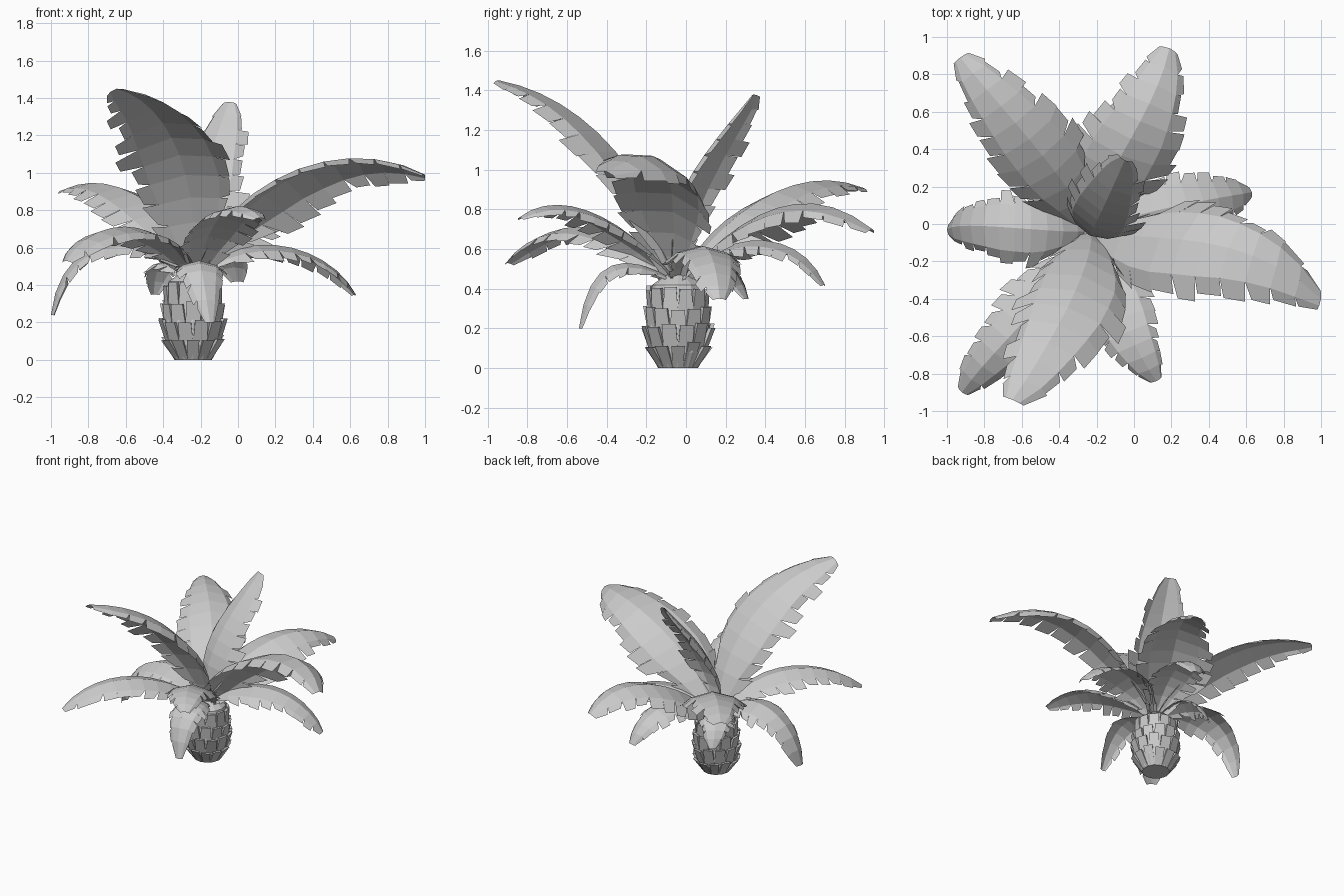
import bpy, bmesh, math, random
from mathutils import Vector

random.seed(4)
old = bpy.data.objects.get("Cube")
if old:
    bpy.data.objects.remove(old, do_unlink=True)

grey = bpy.data.materials.new("plain_grey")
grey.use_nodes = True
tone = (0.6, 0.6, 0.6, 1)
grey.diffuse_color = tone
grey.node_tree.nodes["Principled BSDF"].inputs["Base Color"].default_value = tone

CENTRE = Vector((-0.24, -0.04, 0))
CROWN = CENTRE + Vector((0.01, 0, 0.43))
UP = Vector((0, 0, 1))


def finish(name, bm):
    mesh = bpy.data.meshes.new(name)
    bm.to_mesh(mesh)
    bm.free()
    mesh.materials.append(grey)
    obj = bpy.data.objects.new(name, mesh)
    bpy.context.collection.objects.link(obj)
    return obj


def frond(name, near, far, tip, half, roll=0, steps=11):
    """Arched leaf through three points, with torn edges and a raised rib."""
    p = [CROWN, Vector(near), Vector(far), Vector(tip)]
    flat = p[3] - p[0]
    side = UP.cross(Vector((flat.x, flat.y, 0))).normalized()
    roll = math.radians(roll)

    def rib(t):
        point = Vector()
        for i in range(4):
            weight = 1
            for j in range(4):
                if j != i:
                    weight *= (3 * t - j) / (i - j)
            point += p[i] * weight
        return point

    def width(t):
        return half * min(1, 0.2 + 2.5 * t) * min(1, math.sqrt(max(0.02, 1.02 - t) * 2))

    def place(t, sign, reach, droop):
        t = min(t, 1)
        along = (rib(t + 0.01) - rib(t - 0.01)).normalized()
        normal = along.cross(side).normalized()
        angle = math.radians(droop) + sign * roll
        out = side * (sign * math.cos(angle)) - normal * math.sin(angle)
        return rib(t) + out * (width(t) * reach)

    bm = bmesh.new()
    step = 1 / steps
    spine = [bm.verts.new(rib(i * step)) for i in range(steps + 1)]
    for sign in (1, -1):
        inner = [bm.verts.new(place(i * step, sign, 0.62, 15)) for i in range(steps + 1)]
        for i in range(steps):
            t = i * step
            reach = random.uniform(0.84, 1.1)
            gap = random.uniform(0.1, 0.5)
            a = bm.verts.new(place(t + gap * step, sign, reach * 0.95, 23))
            b = bm.verts.new(place(t + 1.2 * step, sign, reach, 24))
            panels = [(spine[i], spine[i + 1], inner[i + 1], inner[i]),
                      (inner[i], inner[i + 1], b, a)]
            for panel in panels:
                bm.faces.new(panel if sign < 0 else panel[::-1])
    bmesh.ops.recalc_face_normals(bm, faces=bm.faces)
    return finish(name, bm)


# Tall upper fronds
frond("frond_left_large", (0.1, -0.07, 0.85), (0.55, -0.14, 1.06), (1, -0.4, 0.99), 0.31, 18)
frond("frond_front_tall", (-0.27, -0.25, 0.95), (-0.42, -0.57, 1.29), (-0.65, -0.94, 1.45), 0.32, -12)
frond("frond_back_tall", (-0.22, -0.03, 0.8), (-0.14, 0.14, 1.12), (-0.05, 0.34, 1.38), 0.24)

# Middle fronds
frond("frond_back", (-0.13, 0.25, 0.7), (0.05, 0.58, 0.83), (0.19, 0.94, 0.7), 0.29)
frond("frond_back_right", (-0.4, 0.25, 0.76), (-0.66, 0.57, 0.93), (-0.93, 0.89, 0.91), 0.26)
frond("frond_front_right", (-0.44, -0.35, 0.67), (-0.7, -0.64, 0.7), (-0.92, -0.9, 0.53), 0.21)
frond("frond_front", (-0.14, -0.32, 0.7), (-0.02, -0.6, 0.82), (0.12, -0.84, 0.76), 0.21)

# Drooping lower fronds
frond("frond_right_low", (-0.52, -0.03, 0.63), (-0.83, -0.01, 0.57), (-1, -0.03, 0.24), 0.21)
frond("frond_left_low", (0.07, 0.06, 0.61), (0.4, 0.13, 0.56), (0.63, 0.17, 0.35), 0.2)
frond("frond_back_low", (-0.15, 0.22, 0.62), (-0.07, 0.5, 0.62), (0, 0.7, 0.42), 0.19)
frond("frond_front_small", (-0.21, -0.28, 0.53), (-0.19, -0.45, 0.46), (-0.15, -0.54, 0.2), 0.15, steps=8)
frond("frond_back_small", (-0.34, 0.12, 0.53), (-0.42, 0.23, 0.5), (-0.45, 0.31, 0.35), 0.15, steps=8)

# Trunk core
SIDES = 12
PROFILE = [(0.1, 0), (0.145, 0.08), (0.16, 0.2), (0.15, 0.32), (0.13, 0.42), (0.06, 0.47)]


def ring_point(radius, turn, z):
    a = turn * math.tau / SIDES
    return CENTRE + Vector((radius * math.cos(a), radius * math.sin(a), z))


def core_radius(z):
    for (r0, z0), (r1, z1) in zip(PROFILE, PROFILE[1:]):
        if z <= z1:
            return r0 + (r1 - r0) * (z - z0) / (z1 - z0)
    return PROFILE[-1][0]


bm = bmesh.new()
rings = [[bm.verts.new(ring_point(r, k, z)) for k in range(SIDES)] for r, z in PROFILE]
for low, high in zip(rings, rings[1:]):
    for k in range(SIDES):
        n = (k + 1) % SIDES
        bm.faces.new((low[k], low[n], high[n], high[k]))
bm.faces.new(rings[0][::-1])
bm.faces.new(rings[-1])
finish("trunk_core", bm)

# Overlapping bark scales, staggered row by row
bm = bmesh.new()
for row in range(4):
    z0 = 0.002 + row * 0.095
    for k in range(SIDES):
        turn = k + 0.5 * (row % 2)
        z1 = z0 + 0.115 + random.uniform(-0.015, 0.015)
        flare = 0.024 + random.uniform(-0.004, 0.006)
        r0, r1 = core_radius(z0), core_radius(min(z1, 0.4))
        corners = []
        for r, z, half in ((r0, z0, 0.5), (r1 + flare, z1, 0.38),
                           (r1 + flare - 0.02, z1, 0.38), (r0 - 0.02, z0, 0.5)):
            corners.append([bm.verts.new(ring_point(r, turn + s * half, z)) for s in (-1, 1)])
        for i in range(4):
            (a, b), (d, c) = corners[i], corners[(i + 1) % 4]
            bm.faces.new((a, b, c, d))
        for s in (0, 1):
            bm.faces.new([pair[s] for pair in corners])
bmesh.ops.recalc_face_normals(bm, faces=bm.faces)
finish("bark_scales", bm)
